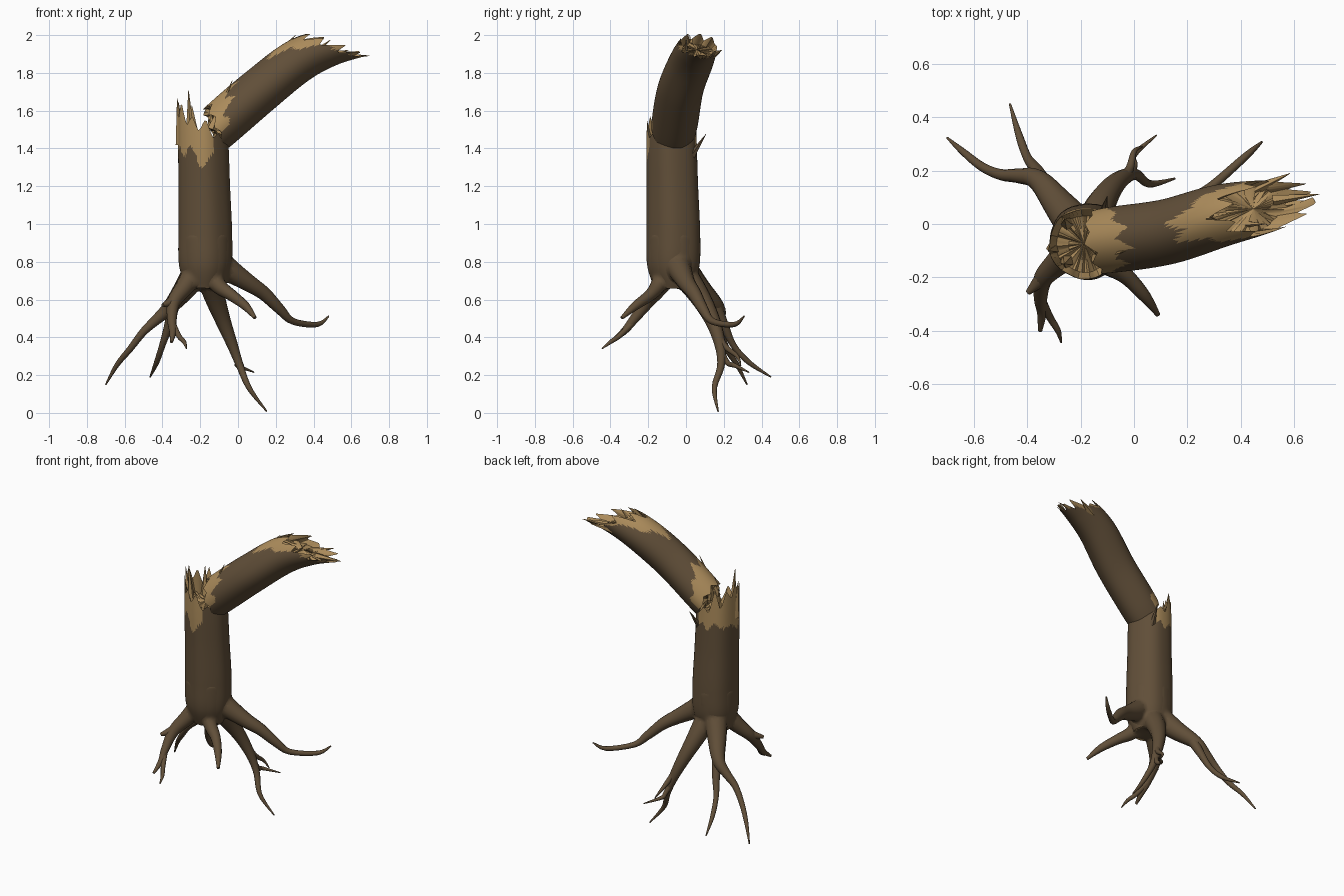
import bpy, bmesh, math, random
from mathutils import Vector

if "Cube" in bpy.data.objects:
    bpy.data.objects.remove(bpy.data.objects["Cube"])

random.seed(7)
cos, pi = math.cos, math.pi


def material(name, col):
    m = bpy.data.materials.new(name)
    m.diffuse_color = (*col, 1)
    m.use_nodes = True
    m.node_tree.nodes["Principled BSDF"].inputs["Base Color"].default_value = m.diffuse_color
    return m


MATS = [material("bark", (0.118, 0.077, 0.04)), material("broken_wood", (0.41, 0.26, 0.105))]


def path(pts, s):
    """Catmull-Rom through (x, y, z, radius) points; s counts in points."""
    n = len(pts) - 1
    s = max(0, min(n, s))
    i = min(int(s), n - 1)
    t = s - i
    a, b, c, d = (Vector(pts[max(0, min(n, i + k))]) for k in (-1, 0, 1, 2))
    return 0.5 * (2 * b + (c - a) * t + (2 * a - 5 * b + 4 * c - d) * t * t
                  + (3 * b - a - 3 * c + d) * t ** 3)


def spikes(n, seed):
    """Zigzag around the circle: n random splinters, value 0..1."""
    rnd = random.Random(seed)
    ks = [rnd.uniform(0.45, 1) if i % 2 else rnd.uniform(0, 0.25) for i in range(2 * n)]

    def f(a):
        q = (a / (2 * pi)) % 1 * 2 * n
        i = int(q)
        return ks[i % (2 * n)] * (1 - q + i) + ks[(i + 1) % (2 * n)] * (q - i)
    return f


def finish(ob, angle=35):
    for m in MATS:
        ob.data.materials.append(m)
    bpy.ops.object.select_all(action='DESELECT')
    ob.select_set(True)
    bpy.context.view_layer.objects.active = ob
    bpy.ops.object.shade_smooth_by_angle(angle=math.radians(angle))


def tube(name, pts, seg=12, rings=16, ref=None, start=None, end=None,
         start_jag=None, end_jag=None, paint=None, bulge=None, cap=0, done=True):
    """Sweep a round section; each column runs from start(a) to end(a)."""
    n = len(pts) - 1
    if ref is None:
        chord = Vector(pts[-1][:3]) - Vector(pts[0][:3])
        ref = chord.cross(Vector((0.05, 0.02, 1)))
    start = start or (lambda a: 0)
    end = end or (lambda a: n)
    sj = start_jag or (lambda a: 0)
    ej = end_jag or (lambda a: 0)

    def point(s, a, f=1):
        p = path(pts, s)
        d = (path(pts, s + .05) - path(pts, s - .05)).xyz.normalized()
        u = (ref - d * ref.dot(d)).normalized()
        r = p.w * f * (bulge(a) if bulge else 1)
        return p.xyz + (u * cos(a) + d.cross(u) * math.sin(a)) * r

    bm = bmesh.new()
    ang = [2 * pi * j / seg for j in range(seg)]
    cols = [(start(a) + sj(a), end(a) + ej(a)) for a in ang]
    grid = [[bm.verts.new(point(c[0] + (c[1] - c[0]) * i / rings, a))
             for a, c in zip(ang, cols)] for i in range(rings + 1)]
    for i in range(rings):
        for j in range(seg):
            k = (j + 1) % seg
            f = bm.faces.new((grid[i][j], grid[i][k], grid[i + 1][k], grid[i + 1][j]))
            if paint:
                a = ang[j] + pi / seg
                s = cols[j][0] + (cols[j][1] - cols[j][0]) * (i + .5) / rings
                f.material_index = paint(s, a)
    # rough broken caps
    for ring, fn, sign in ((grid[0], start, 1), (grid[-1], end, -1)):
        mid = sum(fn(a) for a in ang) / seg
        prev = ring
        if cap:
            for fr in (0.8, 0.45):
                cur = [bm.verts.new(point(mid + fr * (fn(a) - mid) + sign * random.uniform(0, cap), a, fr))
                       for a in ang]
                for j in range(seg):
                    k = (j + 1) % seg
                    bm.faces.new((prev[j], prev[k], cur[k], cur[j])).material_index = 1
                prev = cur
        c = bm.verts.new(path(pts, mid).xyz)
        for j in range(seg):
            bm.faces.new((prev[j], prev[(j + 1) % seg], c)).material_index = 1 if cap else 0
    bmesh.ops.recalc_face_normals(bm, faces=bm.faces)
    me = bpy.data.meshes.new(name)
    bm.to_mesh(me)
    bm.free()
    ob = bpy.data.objects.new(name, me)
    bpy.context.collection.objects.link(ob)
    if done:
        finish(ob)
    return ob


# Trunk: angle 0 faces +x, front is -90 degrees
trunk = [(-.178, -.065, .66, .1), (-.175, -.065, .78, .138), (-.175, -.065, .95, .142),
         (-.18, -.07, 1.2, .136), (-.185, -.074, 1.42, .133), (-.192, -.075, 1.7, .125)]
tj, tp = spikes(11, 3), spikes(9, 5)


def trunk_paint(s, a):
    if cos(a) > .45:
        return 0
    dip = .5 * max(0, 1 - abs((a - 1.5 * pi) / .35))
    return int(s > 4.0 - .35 * tp(a) - dip)


tube("trunk", trunk, 72, 60, Vector((1, 0, 0)),
     end=lambda a: 4.15 - .15 * cos(a), end_jag=lambda a: .72 * tj(a) * (.55 - .45 * cos(a)),
     paint=trunk_paint, bulge=lambda a: 1 + .02 * cos(5 * a + 1), cap=.12)

# Snapped log: angle 0 faces up
log = [(-.2, -.08, 1.42, .105), (-.1, -.062, 1.52, .12), (.12, -.03, 1.71, .12),
       (.32, .03, 1.865, .115), (.49, .065, 1.935, .098), (.67, .1, 1.955, .065)]
lj, ls, lp = spikes(10, 11), spikes(9, 21), spikes(10, 8)


def log_end(a):
    return 3.75 - .8 * cos(a)


def log_paint(s, a):
    top = max(0, cos(a))
    if s > log_end(a) + .35 - .65 * top - .35 * lp(a):
        return 1
    return int(cos(a) > -.2 and s < 1.05 + .45 * top + .25 * lp(a))


tube("fallen_log", log, 72, 70, Vector((0, 0, 1)), start=lambda a: .85 + .25 * cos(a),
     end=log_end, start_jag=lambda a: .3 * (ls(a) - .5) * (.6 + .4 * cos(a)),
     end_jag=lambda a: .75 * lj(a), paint=log_paint, bulge=lambda a: 1 + .02 * cos(4 * a), cap=.15)

# Loose splinters: base, tip, base radius, colour
for i, (b, t, r, m) in enumerate([
        ((-.30, -.09, 1.42), (-.322, -.1, 1.665), .03, 1),
        ((-.25, -.14, 1.42), (-.262, -.15, 1.71), .03, 1),
        ((-.25, 0, 1.42), (-.26, .02, 1.64), .03, 1),
        ((-.14, -.13, 1.5), (-.03, -.1, 1.76), .025, 1),
        ((-.12, -.08, 1.5), (-.15, -.06, 1.64), .03, 1),
        ((-.12, .03, 1.36), (-.1, .105, 1.475), .02, 0),
        ((.15, .03, 1.84), (.305, .02, 2.0), .025, 1),
        ((.36, .0, 1.87), (.49, .0, 1.975), .025, 1),
        ((.45, .13, 1.89), (.585, .19, 1.92), .025, 1),
        ((.52, .09, 1.89), (.695, .112, 1.89), .022, 1)]):
    tube(f"splinter_{i}", [(*b, r), (*t, .001)], 5, 2, paint=lambda s, a: m)

# Roots as (x, y, z, radius) paths
roots = [
    [(-.2, -.03, .78, .08), (-.28, .07, .66, .06), (-.36, .165, .56, .04), (-.43, .18, .495, .028),
     (-.5, .185, .43, .021), (-.57, .215, .34, .017), (-.64, .27, .255, .013), (-.7, .323, .15, .004)],
    [(-.16, -.03, .76, .075), (-.125, .07, .62, .056), (-.08, .14, .49, .041), (-.03, .18, .36, .029),
     (.01, .185, .25, .02), (.06, .15, .13, .014), (.152, .17, .008, .004)],
    [(-.14, -.06, .82, .08), (-.04, -.03, .75, .062), (.06, .005, .685, .046), (.14, .045, .63, .037),
     (.22, .09, .55, .028), (.29, .14, .485, .018), (.42, .255, .468, .014), (.48, .308, .512, .004)],
    [(-.17, -.1, .76, .06), (-.1, -.15, .67, .042), (-.03, -.195, .62, .031), (.04, -.27, .565, .023),
     (.09, -.34, .503, .009)],
    [(-.2, -.07, .78, .07), (-.28, -.14, .67, .05), (-.34, -.205, .585, .036), (-.35, -.28, .49, .025),
     (-.345, -.33, .43, .019), (-.352, -.4, .375, .008)],
]
twigs = [
    [(-.34, .15, .58, .035), (-.365, .2, .47, .025), (-.4, .25, .36, .017), (-.43, .33, .27, .014), (-.465, .45, .19, .004)],
    [(-.02, .18, .33, .02), (.0, .22, .265, .014), (.0, .26, .25, .012), (.085, .333, .215, .003)],
    [(-.07, .15, .46, .025), (-.02, .2, .36, .017), (.0, .27, .3, .01), (.03, .29, .25, .003)],
    [(-.35, -.28, .48, .018), (-.315, -.35, .41, .014), (-.285, -.4, .375, .011), (-.273, -.445, .34, .003)],
    [(-.32, -.18, .61, .035), (-.36, -.22, .585, .024), (-.398, -.258, .57, .01)],
]
for kind, paths in (("root", roots), ("twig_root", twigs)):
    for i, p in enumerate(paths):
        tube(f"{kind}_{i}", p, 12, 28)

# Root flare: trunk foot and root bases fused and smoothed into one skin
parts = [tube("flare", trunk[:3], 32, 12, Vector((1, 0, 0)), done=False)]
parts += [tube("flare_part", p[:4], 16, 12, done=False) for p in roots]
bpy.ops.object.select_all(action='DESELECT')
for o in parts:
    o.select_set(True)
bpy.context.view_layer.objects.active = parts[0]
bpy.ops.object.join()
flare = parts[0]
flare.name = "root_flare"
rm = flare.modifiers.new("fuse", 'REMESH')
rm.mode, rm.voxel_size = 'VOXEL', 0.011
sm = flare.modifiers.new("soften", 'SMOOTH')
sm.factor, sm.iterations = 0.5, 10
for m in ("fuse", "soften"):
    bpy.ops.object.modifier_apply(modifier=m)
finish(flare, 60)
